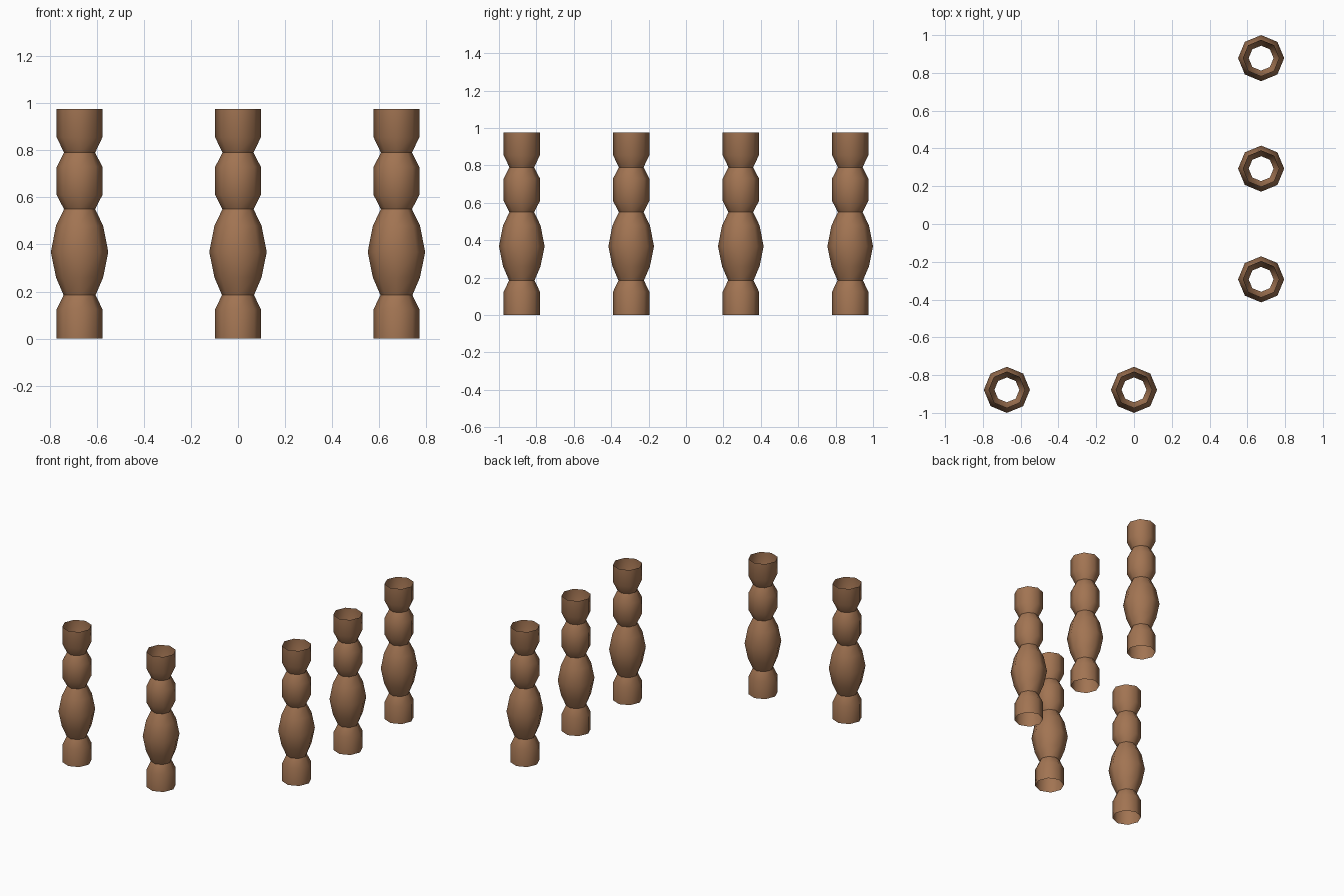
import bpy, bmesh, math

if "Cube" in bpy.data.objects:
    bpy.data.objects.remove(bpy.data.objects["Cube"])

wood = bpy.data.materials.new("brown wood")
wood.diffuse_color = (0.36, 0.175, 0.085, 1)
wood.use_nodes = True
wood.node_tree.nodes["Principled BSDF"].inputs["Base Color"].default_value = wood.diffuse_color

SIDES = 8
# turned profile: (radius, height), open tube at both ends
PROFILE = [(0.097, 0.0), (0.097, 0.125), (0.068, 0.185),
           (0.1, 0.26), (0.122, 0.368), (0.1, 0.48), (0.066, 0.55),
           (0.097, 0.61), (0.097, 0.73), (0.066, 0.79),
           (0.097, 0.855), (0.097, 0.975)]


def baluster_mesh():
    bm = bmesh.new()
    rings = []
    for r, z in PROFILE:
        rings.append([bm.verts.new((r * math.cos(2 * math.pi * i / SIDES),
                                    r * math.sin(2 * math.pi * i / SIDES), z))
                      for i in range(SIDES)])
    for a, b in zip(rings, rings[1:]):
        for i in range(SIDES):
            j = (i + 1) % SIDES
            f = bm.faces.new((a[i], a[j], b[j], b[i]))
            f.smooth = True
    # crisp creases at the narrow necks
    for k in (2, 6, 9):
        for i in range(SIDES):
            bm.edges.get((rings[k][i], rings[k][(i + 1) % SIDES])).smooth = False
    me = bpy.data.meshes.new("baluster")
    bm.to_mesh(me)
    bm.free()
    me.materials.append(wood)
    return me


# front row and right-hand row of balusters (no corner post)
mesh = baluster_mesh()
spots = [("front_baluster", -0.673, -0.878), ("front_baluster", 0, -0.878)]
spots += [("right_baluster", 0.673, y) for y in (-0.293, 0.293, 0.878)]
for name, x, y in spots:
    ob = bpy.data.objects.new(name, mesh)
    ob.location = (x, y, 0)
    bpy.context.collection.objects.link(ob)
